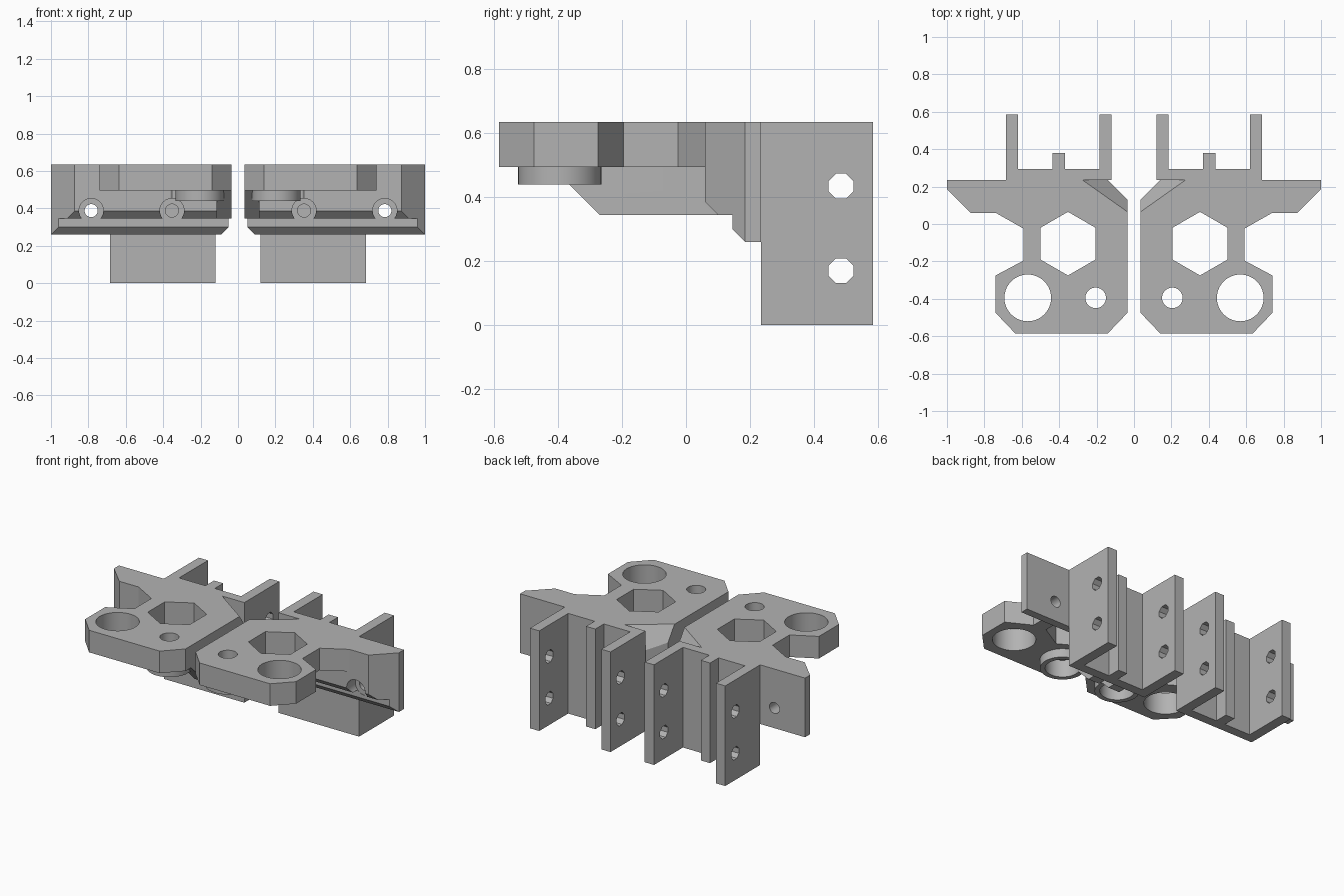
import bpy, bmesh, math
from mathutils import Vector

if "Cube" in bpy.data.objects:
    bpy.data.objects.remove(bpy.data.objects["Cube"], do_unlink=True)

grey = bpy.data.materials.new("plain_grey")
grey.use_nodes = True
grey.diffuse_color = (0.45, 0.45, 0.45, 1)
grey.node_tree.nodes["Principled BSDF"].inputs["Base Color"].default_value = (0.45, 0.45, 0.45, 1)

PLACE = {
    "x": lambda u, v, w: (w, u, v),
    "y": lambda u, v, w: (u, w, v),
    "z": lambda u, v, w: (u, v, w),
}


def prism(name, points, axis, low, high):
    """Extrude a closed outline along an axis."""
    bm = bmesh.new()
    face = bm.faces.new([bm.verts.new(PLACE[axis](u, v, low)) for u, v in points])
    moved = bmesh.ops.extrude_face_region(bm, geom=[face])["geom"]
    verts = [g for g in moved if isinstance(g, bmesh.types.BMVert)]
    bmesh.ops.translate(bm, verts=verts, vec=PLACE[axis](0, 0, high - low))
    bmesh.ops.recalc_face_normals(bm, faces=bm.faces)
    mesh = bpy.data.meshes.new(name)
    bm.to_mesh(mesh)
    bm.free()
    mesh.materials.append(grey)
    obj = bpy.data.objects.new(name, mesh)
    bpy.context.collection.objects.link(obj)
    return obj


def ring(u, v, radius, sides=40, turn=0.0):
    angles = [turn + 2 * math.pi * i / sides for i in range(sides)]
    return [(u + radius * math.cos(a), v + radius * math.sin(a)) for a in angles]


def combine(obj, tools, operation="DIFFERENCE"):
    """Apply boolean tools, then discard them."""
    for tool in tools:
        mod = obj.modifiers.new("cut", "BOOLEAN")
        mod.object, mod.operation, mod.solver = tool, operation, "EXACT"
    graph = bpy.context.evaluated_depsgraph_get()
    mesh = bpy.data.meshes.new_from_object(obj.evaluated_get(graph))
    obj.modifiers.clear()
    obj.data = mesh
    for tool in tools:
        bpy.data.objects.remove(tool, do_unlink=True)


def hole(points, axis, low, high):
    tool = prism("cutter", points, axis, low, high)
    tool.hide_render = True
    return tool


BIG, SMALL, NUT = (0.568, -0.395), (0.205, -0.395), (0.353, -0.105)
TOP, UNDER, BACK = 0.635, 0.495, 0.235


def nut_hole():
    return hole(ring(*NUT, 0.17, 6, math.pi / 2), "z", 0.2, 0.8)


def screw_recess():
    return hole(ring(*SMALL, 0.1), "z", 0.4, 0.55)


# Flat top plate with round and hexagonal holes
plate = prism("top_plate", [
    (0.035, -0.475), (0.14, -0.585), (0.635, -0.585), (0.74, -0.475),
    (0.74, -0.275), (0.59, -0.195), (0.59, -0.025), (0.74, 0.06), (0.035, 0.06),
], "z", UNDER, TOP)
combine(plate, [hole(ring(*BIG, 0.125), "z", 0.4, 0.8),
                hole(ring(*SMALL, 0.055), "z", 0.4, 0.8),
                screw_recess(), nut_hole()])

# Collar under the small hole
collar = prism("hole_collar", ring(*SMALL, 0.13), "z", 0.44, UNDER)
combine(collar, [screw_recess()])

# Stiffening rail along the inner edge
rail = prism("inner_rail", [(-0.42, UNDER), (-0.27, 0.345), (0.1, 0.345),
                            (0.06, 0.385), (0.06, UNDER)], "x", 0.035, 0.115)
combine(rail, [screw_recess()])

# Cross beam: plan outline trimmed to a stepped side profile
beam = prism("cross_beam", [(0.035, 0.06), (0.035, 0.13), (0.14, BACK), (1, BACK),
                            (1, 0.185), (0.875, 0.06)], "z", 0.2, TOP)
combine(beam, [hole([(0, 0.7), (0, 0.445), (0.1, 0.345), (0.145, 0.345), (0.145, 0.3),
                     (0.185, 0.26), (0.3, 0.26), (0.3, 0.7)], "x", 0, 1.1)], "INTERSECT")

# Sloping relief at the inner rear corner
bm = bmesh.new()
bm.from_mesh(beam.data)
a, b, c = Vector((0.035, 0.065, TOP)), Vector((0.24, 0.21, TOP)), Vector((0.14, BACK, 0.5))
normal = (b - a).cross(c - a)
if normal.z < 0:
    normal.negate()
cut = bmesh.ops.bisect_plane(bm, geom=bm.verts[:] + bm.edges[:] + bm.faces[:],
                             plane_co=a, plane_no=normal, clear_outer=True)
edges = [g for g in cut["geom_cut"] if isinstance(g, bmesh.types.BMEdge)]
bmesh.ops.holes_fill(bm, edges=edges)
bmesh.ops.recalc_face_normals(bm, faces=bm.faces)
bm.to_mesh(beam.data)
bm.free()

# Counterbored screw holes in the beam
for x in (0.353, 0.785):
    combine(beam, [hole(ring(x, 0.388, 0.065), "y", 0, 0.147),
                   hole(ring(x, 0.388, 0.035), "y", 0, 0.3)])
combine(beam, [nut_hole()])

# Rear wall with two fins and a centre rib, drilled crosswise
clevis = prism("rear_fins", [
    (0.12, BACK), (0.685, BACK), (0.685, 0.585), (0.62, 0.585), (0.62, 0.295),
    (0.435, 0.295), (0.435, 0.38), (0.37, 0.38), (0.37, 0.295), (0.185, 0.295),
    (0.185, 0.585), (0.12, 0.585),
], "z", 0, TOP)
combine(clevis, [hole(ring(0.485, z, 0.042, 8, math.pi / 8), "x", 0, 1) for z in (0.17, 0.435)])

# Mirror every part to the other side and shade it
for obj in (plate, collar, rail, beam, clevis):
    bpy.ops.object.select_all(action="DESELECT")
    obj.select_set(True)
    bpy.context.view_layer.objects.active = obj
    bpy.ops.object.shade_smooth_by_angle(angle=math.radians(25))
    obj.modifiers.new("mirror", "MIRROR")
